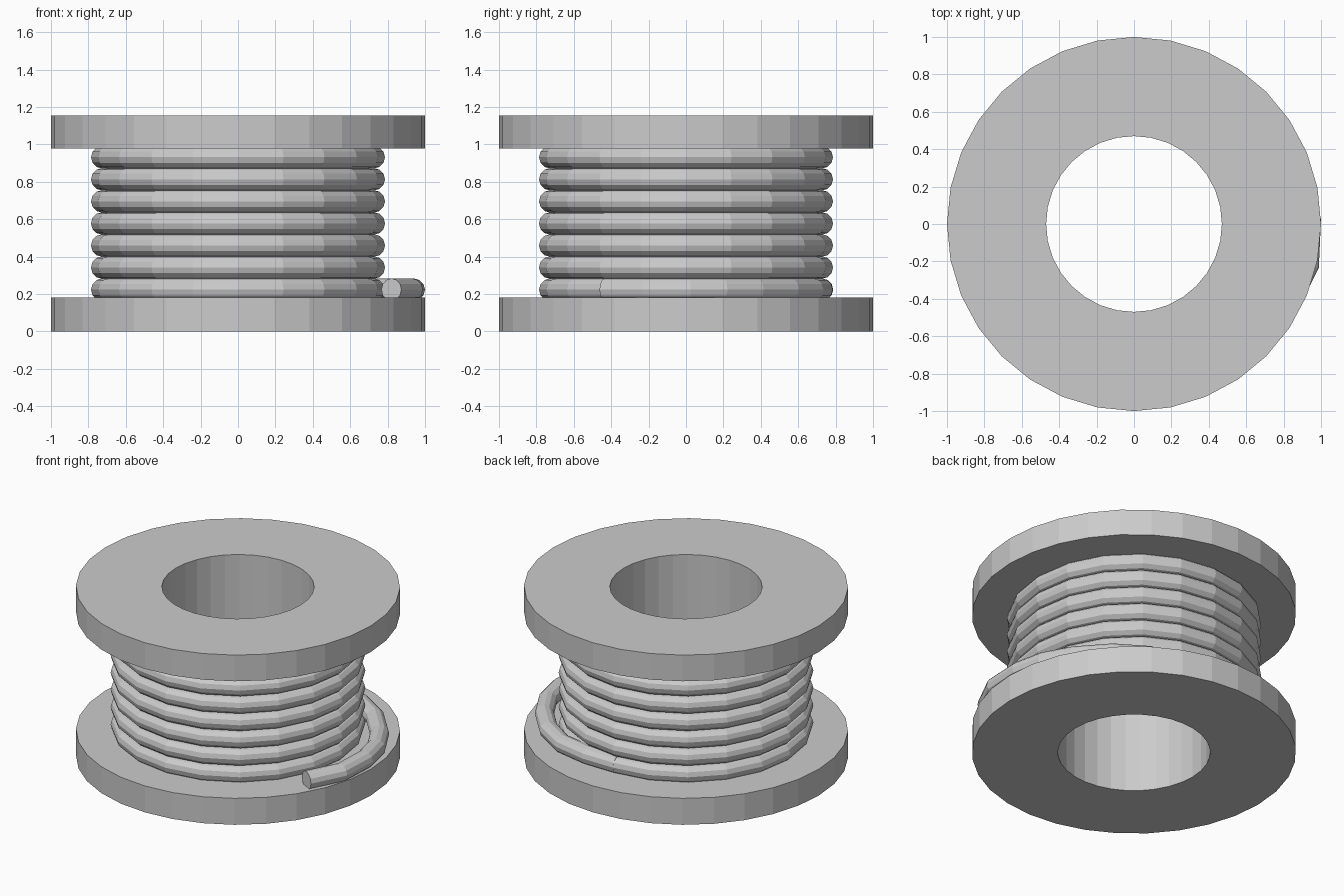
import bpy
import bmesh
from math import sin, cos, tau
from mathutils import Vector

cube = bpy.data.objects.get("Cube")
if cube:
    bpy.data.objects.remove(cube)

grey = bpy.data.materials.new("plain grey")
grey.use_nodes = True
grey.diffuse_color = (0.6, 0.6, 0.6, 1)
grey.node_tree.nodes["Principled BSDF"].inputs["Base Color"].default_value = grey.diffuse_color

WIRE = 0.06       # wire radius
COIL = 0.726      # radius of a winding's centre line
PITCH = 0.118     # height between windings
FIRST = 0.223     # height of the lowest winding


def loft(name, sections, closed):
    """Skin a list of equal point loops, closing the ends or the circuit."""
    bm = bmesh.new()
    loops = [[bm.verts.new(p) for p in s] for s in sections]
    n = len(loops[0])
    pairs = list(zip(loops, loops[1:]))
    if closed:
        pairs.append((loops[-1], loops[0]))
    else:
        bm.faces.new(loops[0])
        bm.faces.new(loops[-1])
    for a, b in pairs:
        for i in range(n):
            j = (i + 1) % n
            bm.faces.new((a[i], a[j], b[j], b[i]))
    bmesh.ops.recalc_face_normals(bm, faces=bm.faces)
    mesh = bpy.data.meshes.new(name)
    bm.to_mesh(mesh)
    bm.free()
    mesh.materials.append(grey)
    obj = bpy.data.objects.new(name, mesh)
    bpy.context.collection.objects.link(obj)
    return obj


def revolve(name, profile, sides):
    """Turn a closed radius and height profile around the z axis."""
    angles = [tau * k / sides for k in range(sides)]
    return loft(name, [[(r * cos(a), r * sin(a), z) for r, z in profile]
                       for a in angles], True)


def circle(sides):
    return [(WIRE * cos(tau * k / sides), WIRE * sin(tau * k / sides))
            for k in range(sides)]


# Spool: two flanges joined by a hollow core
revolve("spool", [(0.47, 0), (1, 0), (1, 0.18), (0.7, 0.18),
                  (0.7, 0.977), (1, 0.977), (1, 1.155), (0.47, 1.155)], 32)

# Stacked windings
for i in range(7):
    z = FIRST + i * PITCH
    revolve(f"winding_{i + 1}", [(COIL + u, z + v) for u, v in circle(12)], 20)

# Loose wire end peeling away from the lowest winding
path = [Vector((x, y, FIRST)) for x, y in
        [(0, 0.727), (0.23, 0.725), (0.45, 0.68), (0.64, 0.56), (0.8, 0.38),
         (0.9, 0.2), (0.94, 0.02), (0.93, -0.22), (0.82, -0.435)]]
sections = []
for i, p in enumerate(path):
    along = (path[min(i + 1, len(path) - 1)] - path[max(i - 1, 0)]).normalized()
    side = along.cross(Vector((0, 0, 1)))
    sections.append([p + side * u + Vector((0, 0, v)) for u, v in circle(12)])
loft("loose_wire_end", sections, False)
